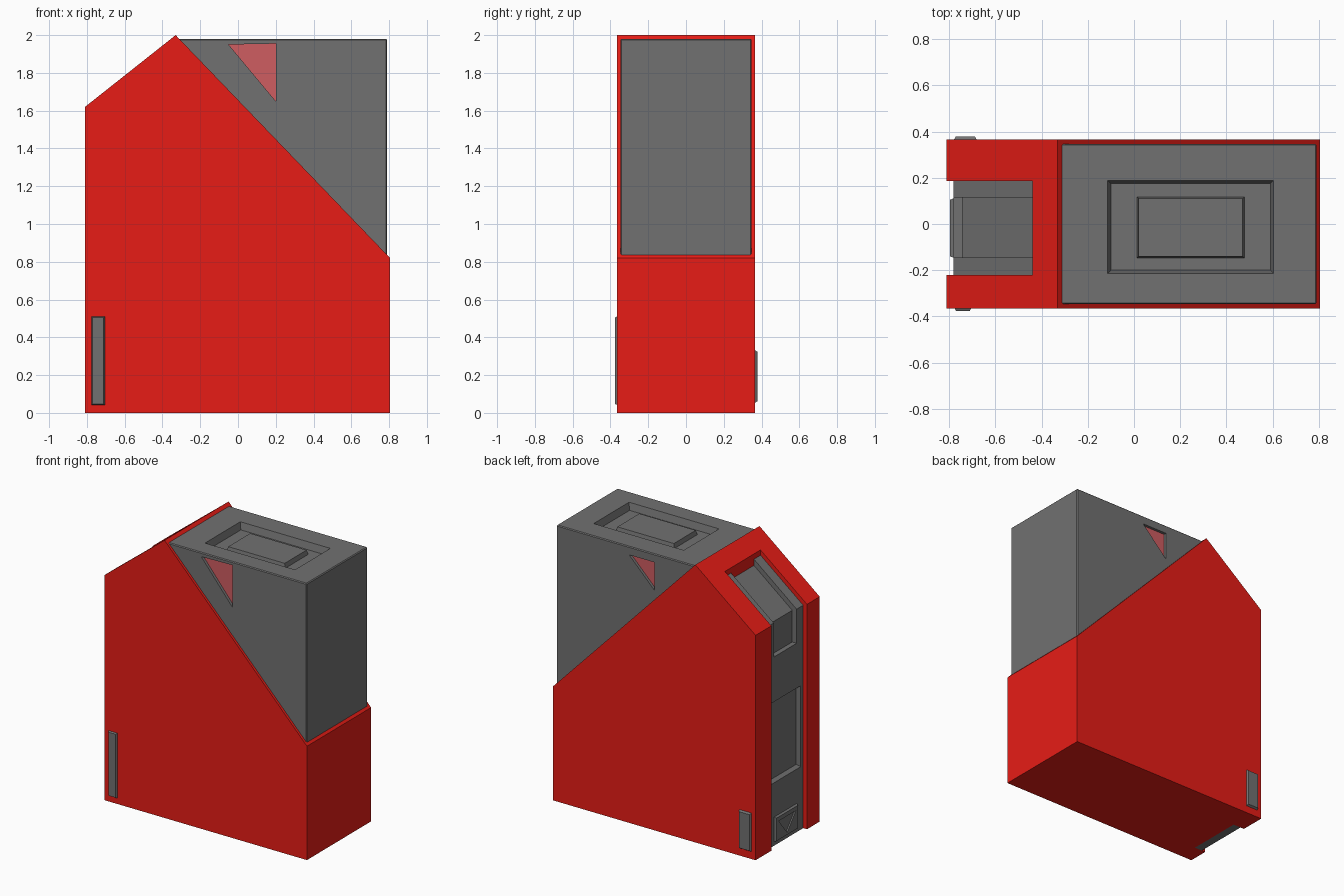
import bpy, bmesh

if "Cube" in bpy.data.objects:
    bpy.data.objects.remove(bpy.data.objects["Cube"])


def material(name, rgb):
    m = bpy.data.materials.new(name)
    m.diffuse_color = (*rgb, 1)
    m.use_nodes = True
    m.node_tree.nodes["Principled BSDF"].inputs["Base Color"].default_value = m.diffuse_color
    return m


RED = material("red_paint", (0.8, 0.012, 0.008))
GREY = material("grey_panel", (0.165, 0.165, 0.165))
PINK = material("pale_red", (0.62, 0.11, 0.12))


def loft(name, a, b, mat=GREY, bevel=0):
    """Closed solid between two matching loops of points."""
    bm = bmesh.new()
    va, vb = [[bm.verts.new(p) for p in loop] for loop in (a, b)]
    bm.faces.new(va)
    bm.faces.new(vb)
    n = len(va)
    for i in range(n):
        j = (i + 1) % n
        bm.faces.new((va[i], va[j], vb[j], vb[i]))
    bmesh.ops.recalc_face_normals(bm, faces=bm.faces)
    if bevel:
        bmesh.ops.bevel(bm, geom=bm.edges[:], offset=bevel, segments=1,
                        affect='EDGES', profile=0.5)
    me = bpy.data.meshes.new(name)
    bm.to_mesh(me)
    bm.free()
    me.materials.append(mat)
    ob = bpy.data.objects.new(name, me)
    bpy.context.collection.objects.link(ob)
    return ob


def prism(name, xz, y0, y1, mat=GREY, bevel=0):
    return loft(name, [(x, y0, z) for x, z in xz], [(x, y1, z) for x, z in xz], mat, bevel)


def slab(name, axis, rect, d0, d1, inset=0, mat=GREY):
    """Rectangle lofted along an axis from d0 to d1, shrinking by inset."""
    def loop(d, k):
        u0, u1, v0, v1 = rect
        pts = [(u0 + k, v0 + k), (u1 - k, v0 + k), (u1 - k, v1 - k), (u0 + k, v1 - k)]
        return [p[:axis] + (d,) + p[axis:] for p in pts]
    return loft(name, loop(d0, 0), loop(d1, inset), mat)


def cut(target, cutter):
    mod = target.modifiers.new("cut", 'BOOLEAN')
    mod.operation, mod.solver, mod.object = 'DIFFERENCE', 'EXACT', cutter
    bpy.context.view_layer.objects.active = target
    bpy.ops.object.modifier_apply(modifier=mod.name)
    bpy.data.objects.remove(cutter)


def spine(d, low):
    """Line following the left side and sloped shoulder, d below the surface."""
    return [(-0.81 + d, low), (-0.81 + d, 1.62 - 0.484 * d), (-0.44, 1.913 - 1.2755 * d)]


def spine_band(outer, inner, low):
    return spine(outer, low) + spine(inner, low)[::-1]


# Red shell with the open channel down its left side
shell = prism("red_shell", [(-0.81, 0), (0.805, 0), (0.805, 0.82), (-0.33, 2.0), (-0.81, 1.62)],
              -0.365, 0.365, RED)
cut(shell, prism("channel_cutter", spine_band(-0.06, 0.09, -0.05), -0.22, 0.185, RED))

# Grey block rising from the slope
block = prism("grey_block", [(-0.36, 1.98), (0.79, 1.98), (0.79, 0.78)], -0.347, 0.347,
              bevel=0.006)
cut(block, slab("top_cutter", 2, (-0.115, 0.605, -0.215, 0.19), 1.985, 1.93, 0.015))
slab("top_raised_pad", 2, (0.01, 0.48, -0.15, 0.12), 1.92, 1.962, 0.01)

# Sunken triangles on the front and back of the block
for label, s, tri in (("front", -1, [(-0.05, 1.95), (0.20, 1.955), (0.20, 1.65)]),
                      ("back", 1, [(0.21, 1.92), (0.01, 1.92), (0.01, 1.72)])):
    cut(block, prism("triangle_cutter", tri, s * 0.325, s * 0.40))
    prism(label + "_triangle", tri, s * 0.32, s * 0.327, PINK)

# Grey channel lining with an upper slot and a middle recess
lining = prism("channel_lining", spine_band(0.03, 0.09, 0), -0.22, 0.185)
cut(lining, prism("slot_cutter", spine_band(-0.05, 0.065, 1.36), -0.145, 0.115))
cut(lining, slab("recess_cutter", 0, (-0.195, 0.16, 0.45, 1.04), -0.785, -0.755, 0.02))

# Raised plate at the foot of the channel, with a triangle pointing down
plate = slab("foot_plate", 0, (-0.15, 0.115, 0.025, 0.21), -0.77, -0.795, 0.01)
foot_tri = [(-0.115, 0.17), (0.08, 0.17), (-0.017, 0.05)]
cut(plate, loft("foot_cutter", [(-0.785, *p) for p in foot_tri], [(-0.83, *p) for p in foot_tri]))
loft("foot_triangle", [(-0.775, *p) for p in foot_tri], [(-0.784, *p) for p in foot_tri], PINK)

# Small bars on the front and back faces
slab("front_bar", 1, (-0.778, -0.703, 0.04, 0.513), -0.36, -0.377, 0.008)
slab("back_bar", 1, (-0.782, -0.677, 0.05, 0.335), 0.36, 0.379, 0.012)
